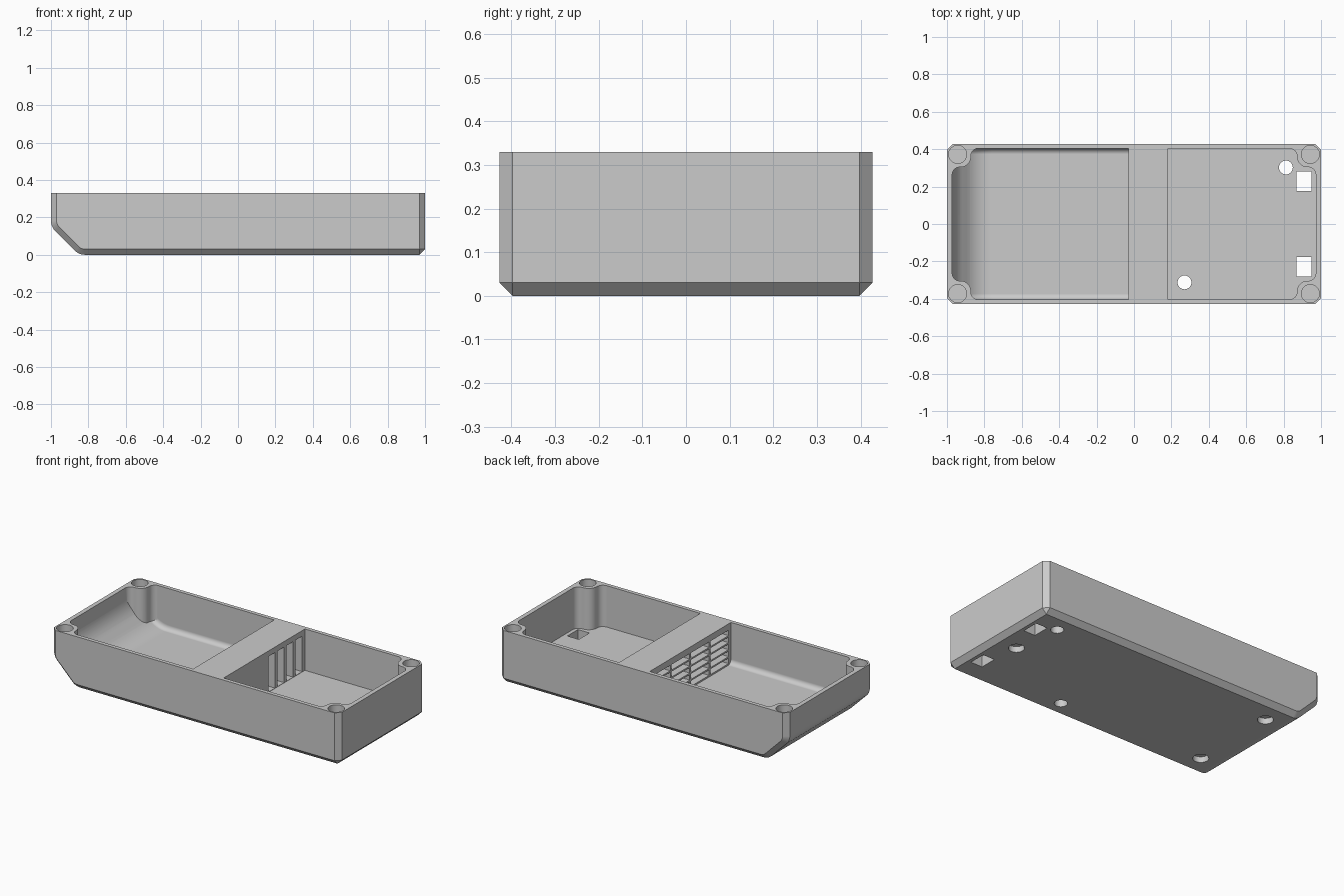
import bpy, bmesh, math
from mathutils import Vector, Matrix

cube = bpy.data.objects.get("Cube")
if cube:
    bpy.data.objects.remove(cube)

WIDTH, TOP, WALL, INNER_Y = 0.4275, 0.33, 0.028, 0.403
FLOOR = 0.07

grey = bpy.data.materials.new("plain grey")
grey.use_nodes = True
grey.diffuse_color = (0.6, 0.6, 0.6, 1)
grey.node_tree.nodes["Principled BSDF"].inputs["Base Color"].default_value = (0.6, 0.6, 0.6, 1)


def make_object(name, bm):
    bmesh.ops.remove_doubles(bm, verts=bm.verts, dist=1e-5)
    bmesh.ops.recalc_face_normals(bm, faces=bm.faces)
    mesh = bpy.data.meshes.new(name)
    bm.to_mesh(mesh)
    bm.free()
    mesh.materials.append(grey)
    obj = bpy.data.objects.new(name, mesh)
    bpy.context.collection.objects.link(obj)
    return obj


def fillet(corners, steps=8):
    """Round each (x, y, radius) corner of a closed outline."""
    out = []
    for i, (x, y, r) in enumerate(corners):
        p = Vector((x, y))
        if r == 0:
            out.append(p)
            continue
        u = (Vector(corners[i - 1][:2]) - p).normalized()
        v = (Vector(corners[(i + 1) % len(corners)][:2]) - p).normalized()
        half = u.angle(v) / 2
        centre = p + (u + v).normalized() * r / math.sin(half)
        a = p + u * r / math.tan(half) - centre
        b = p + v * r / math.tan(half) - centre
        turn = math.atan2(a.x * b.y - a.y * b.x, a.dot(b))
        for k in range(steps + 1):
            out.append(centre + Matrix.Rotation(turn * k / steps, 2) @ a)
    return out


def loft(name, rings):
    """Skin a list of equal-length 3D outlines and cap both ends."""
    bm = bmesh.new()
    loops = [[bm.verts.new(p) for p in ring] for ring in rings]
    for a, b in zip(loops, loops[1:]):
        for i in range(len(a)):
            j = (i + 1) % len(a)
            bm.faces.new((a[i], a[j], b[j], b[i]))
    bm.faces.new(loops[0])
    bm.faces.new(loops[-1])
    return make_object(name, bm)


def side_ring(y, wall, floor, slope, radius, top, tail):
    """Side outline whose nose is cut by the 45 degree line x + z = slope."""
    x = wall - 1
    nose = [(x, top, 0), (x, slope - x, radius), (slope - floor, floor, radius)]
    return [(p.x, y, p.y) for p in fillet(nose + tail)]


def prism(name, corners, z0, z1):
    outline = fillet(corners)
    return loft(name, [[(p.x, p.y, z) for p in outline] for z in (z0, z1)])


def boxes(name, limits):
    bm = bmesh.new()
    for lo, hi in limits:
        lo, hi = Vector(lo), Vector(hi)
        m = Matrix.Translation((lo + hi) / 2) @ Matrix.Diagonal((*(hi - lo), 1))
        bmesh.ops.create_cube(bm, size=1, matrix=m)
    return make_object(name, bm)


def cylinders(name, centres, radius, z0, z1):
    bm = bmesh.new()
    for x, y in centres:
        bmesh.ops.create_cone(bm, cap_ends=True, segments=32, radius1=radius, radius2=radius,
                              depth=z1 - z0, matrix=Matrix.Translation((x, y, (z0 + z1) / 2)))
    return make_object(name, bm)


def boolean(target, cutter, operation="DIFFERENCE"):
    mod = target.modifiers.new("cut", "BOOLEAN")
    mod.operation, mod.solver, mod.object = operation, "EXACT", cutter
    bpy.context.view_layer.objects.active = target
    bpy.ops.object.modifier_apply(modifier=mod.name)
    bpy.data.objects.remove(cutter)


def cavity_plan(near, near_y, end):
    """Plan outline of a compartment that bulges inward round the corner posts."""
    notch = math.copysign(0.872, end)
    half = [(near, near_y, 0), (notch, INNER_Y, 0.04), (notch, 0.304, 0.055), (end, 0.304, 0.04)]
    return half + [(x, -y, r) for x, y, r in reversed(half)]


# Outer shell with chamfered edges and a sloped nose
C = 0.03
rings = []
for y, d in ((-WIDTH, C), (C - WIDTH, 0), (WIDTH - C, 0), (WIDTH, C)):
    tail = [(1 - C, d, 0), (1 - d, C, 0), (1 - d, TOP, 0)]
    rings.append(side_ring(y, d, d, -0.85 + math.sqrt(2) * d, 0.075 - d, TOP, tail))
case = loft("case_body", rings)

# Nose compartment with rounded floor edges
R = 0.03
ends = []
for i in range(7):
    a = math.pi / 2 * i / 6
    ends.append((INNER_Y - R + R * math.cos(a), R * (1 - math.sin(a))))
sections = [(-y, e) for y, e in ends] + ends[::-1]
nose_cavity = loft("nose_cavity", [
    side_ring(y, WALL, FLOOR + e, -0.768 + math.sqrt(2) * e, 0.18, 0.4,
              [(-0.03, FLOOR + e, 0), (-0.03, 0.4, 0)]) for y, e in sections])
boolean(nose_cavity, prism("nose_plan", cavity_plan(0.1, 0.44, WALL - 1), -0.1, 0.5), "INTERSECT")
boolean(case, nose_cavity)

# Rear compartment
boolean(case, prism("rear_cavity", cavity_plan(0.183, INNER_Y, 1 - WALL), FLOOR, 0.5))

# Vent through the divider: rows of horizontal slots meeting vertical slots
grille = []
for col in range(4):
    y = -0.38 + col * 0.193
    for row in range(5):
        z = 0.08 + row * 0.044
        grille.append(((-0.06, y, z), (0.08, y + 0.18, z + 0.034)))
boolean(case, boxes("grille_slots", grille))
ribs = [((0.065, y, FLOOR + 0.002), (0.2, y + 0.066, 0.295)) for y in (0.04, 0.13, 0.22, 0.31)]
boolean(case, boxes("upright_slots", ribs))

# Round pockets in the corner posts
posts = [(x, y) for x in (-0.943, 0.943) for y in (-0.372, 0.372)]
boolean(case, cylinders("post_pockets", posts, 0.048, TOP - 0.06, 0.4))

# Openings in the floor
boolean(case, boxes("square_openings", [((0.868, s * 0.229 - 0.053, -0.1),
                                         (0.948, s * 0.229 + 0.053, 0.1)) for s in (-1, 1)]))
boolean(case, cylinders("round_openings", [(0.812, 0.302), (0.27, -0.312)], 0.037, -0.1, 0.1))

# Three blind recesses for feet underneath
boolean(case, cylinders("foot_recesses", [(0.855, 0), (-0.72, 0.28), (-0.72, -0.28)],
                        0.045, -0.1, 0.036))

# Smooth only the rounded surfaces
bpy.ops.object.select_all(action="DESELECT")
case.select_set(True)
bpy.context.view_layer.objects.active = case
bpy.ops.object.shade_smooth_by_angle(angle=math.radians(25))
normals = case.modifiers.new("even_shading", "WEIGHTED_NORMAL")
normals.keep_sharp = True
